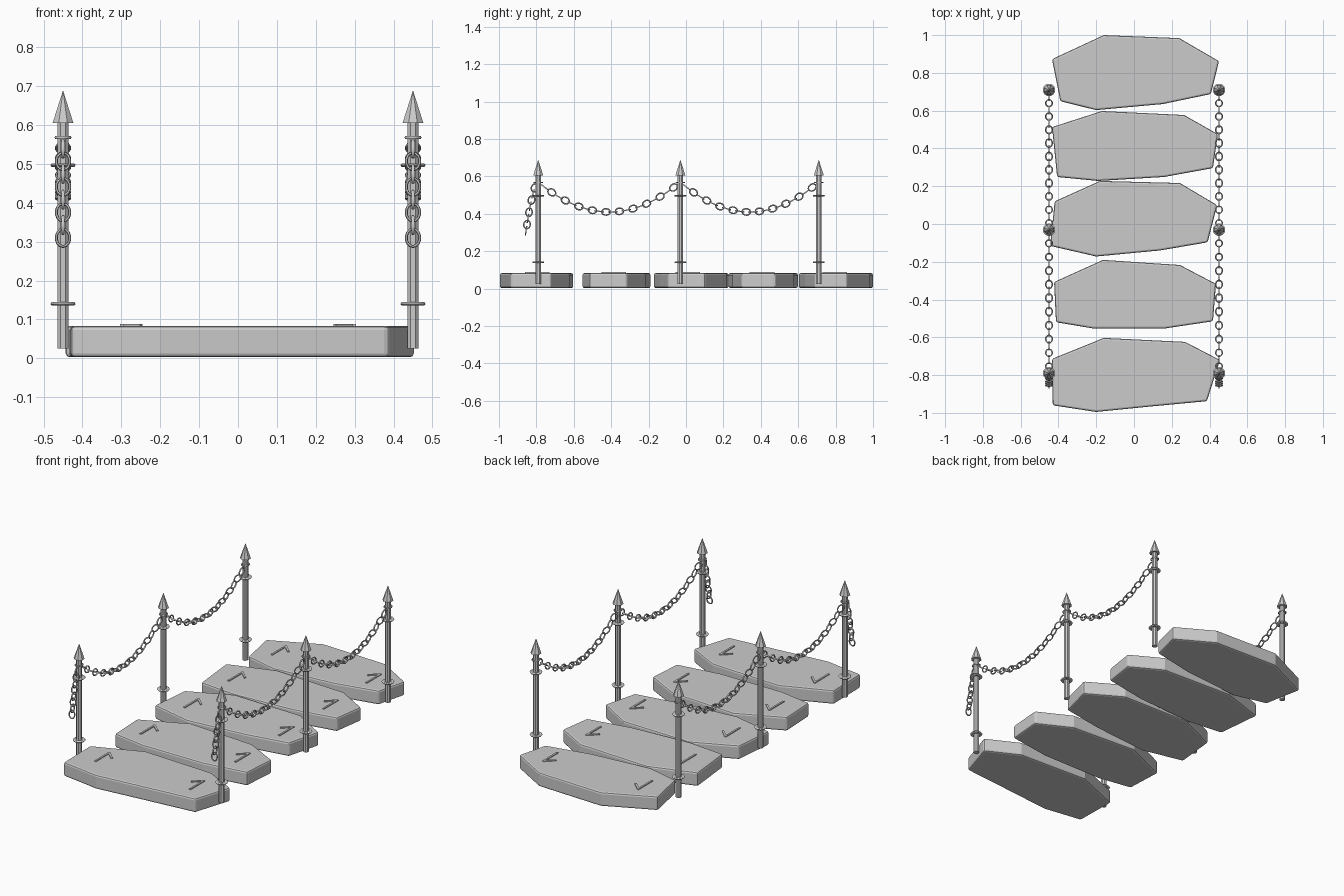
import bpy, bmesh
from math import sin, cos, pi, tau, radians
from mathutils import Vector

if "Cube" in bpy.data.objects:
    bpy.data.objects.remove(bpy.data.objects["Cube"])

PX = 0.45                      # post and chain distance from the centre line
POST_Y = (-0.79, -0.03, 0.71)


def finish(name, bm, mirror=False, smooth=None):
    bmesh.ops.recalc_face_normals(bm, faces=bm.faces)
    me = bpy.data.meshes.new(name)
    bm.to_mesh(me)
    bm.free()
    ob = bpy.data.objects.new(name, me)
    bpy.context.collection.objects.link(ob)
    if mirror:
        m = ob.modifiers.new("mirror", "MIRROR")
        m.use_mirror_merge = False
    if smooth:
        bpy.ops.object.select_all(action='DESELECT')
        ob.select_set(True)
        bpy.context.view_layer.objects.active = ob
        bpy.ops.object.shade_smooth_by_angle(angle=radians(smooth))
    return ob


def prism(bm, pts, z0, z1):
    lo = [bm.verts.new((x, y, z0)) for x, y in pts]
    hi = [bm.verts.new((x, y, z1)) for x, y in pts]
    bm.faces.new(lo)
    bm.faces.new(hi)
    n = len(pts)
    for i in range(n):
        j = (i + 1) % n
        bm.faces.new((lo[i], lo[j], hi[j], hi[i]))


def lathe(bm, cx, cy, profile, n=8, closed=False):
    rings = [[bm.verts.new((cx + r * cos(tau * (k + .5) / n), cy + r * sin(tau * (k + .5) / n), z))
              for k in range(n)] for r, z in profile]
    for a, b in zip(rings, rings[1:] + rings[:1] if closed else rings[1:]):
        for k in range(n):
            j = (k + 1) % n
            bm.faces.new((a[k], a[j], b[j], b[k]))
    if not closed:
        bm.faces.new(rings[0])
        bm.faces.new(rings[-1])


def link(bm, c, u, v, a=0.0225, b=0.0175, r=0.0038, n=14, m=6):
    """Oval ring at c, long axis u, short axis v."""
    w = u.cross(v)
    rings = []
    for i in range(n):
        t = tau * i / n
        p = c + u * a * cos(t) + v * b * sin(t)
        out = (u * cos(t) + v * sin(t))
        rings.append([bm.verts.new(p + out * r * cos(tau * k / m) + w * r * sin(tau * k / m))
                      for k in range(m)])
    for i in range(n):
        A, B = rings[i], rings[(i + 1) % n]
        for k in range(m):
            j = (k + 1) % m
            bm.faces.new((A[k], A[j], B[j], B[k]))


def chain(bm, path, first):
    """Links along path, alternately upright and flat."""
    X = Vector((1, 0, 0))
    for i in range(1, len(path) - 1):
        u = (path[i + 1] - path[i - 1]).normalized()
        link(bm, path[i], u, X.cross(u) if (i + first) % 2 == 0 else X)


# Stone slabs
slabs = [
    [(-.434, -.714), (-.16, -.603), (.27, -.624), (.455, -.72), (.386, -.938), (.1, -.965), (-.2, -.995), (-.43, -.96)],
    [(-.423, -.307), (-.164, -.19), (.243, -.217), (.434, -.317), (.418, -.515), (.164, -.553), (-.217, -.553), (-.413, -.52)],
    [(-.42, .12), (-.18, .228), (.243, .217), (.44, .1), (.39, -.097), (.138, -.14), (-.2, -.172), (-.444, -.116)],
    [(-.434, .513), (-.17, .598), (.265, .577), (.444, .476), (.418, .296), (.16, .249), (-.19, .228), (-.407, .249)],
    [(-.434, .873), (-.16, 1.0), (.24, .984), (.45, .862), (.407, .688), (.153, .635), (-.2, .603), (-.39, .65)],
]
for i, pts in enumerate(slabs):
    bm = bmesh.new()
    prism(bm, pts, 0.003, 0.083)
    ob = finish(f"stone_slab_{i + 1}", bm)
    bv = ob.modifiers.new("bevel", "BEVEL")
    bv.width = 0.01
    bv.segments = 2
    bv.limit_method = 'ANGLE'
    bv.angle_limit = radians(50)

# Raised hooked marks on each slab
bm = bmesh.new()
for y in (-.73, -.32, .075, .472, .862):
    prism(bm, [(.294, y - .132), (.304, y - .132), (.304, y), (.296, y),
               (.246, y - .047), (.252, y - .056), (.294, y - .018)], 0.078, 0.088)
finish("slab_marks", bm, True)

# Posts with collars and pointed tips
posts, collars, tips = bmesh.new(), bmesh.new(), bmesh.new()
for y in POST_Y:
    lathe(posts, PX, y, [(.0155, .025), (.0155, .61)])
    for z in (.14, .497):
        lathe(collars, PX, y, [(.027 + .006 * cos(tau * k / 6), z + .005 * sin(tau * k / 6))
                               for k in range(6)], 16, True)
        lathe(collars, PX, y, [(.023, z - .003), (.023, z + .003)], 16)
    lathe(tips, PX, y, [(.029, .605), (.0008, .687)])
finish("posts", posts, True)
finish("post_collars", collars, True, 60)
finish("post_tips", tips, True)

# Hanging chains, loops round the posts and loose front ends
bm = bmesh.new()
for y0, y1 in zip(POST_Y, POST_Y[1:]):
    mid, half = (y0 + y1) / 2, (y1 - y0) / 2
    path = []
    for i in range(22):
        s = -1 + 2 * i / 21
        path.append(Vector((PX, mid + half * s, .41 + .16 * s * s)))
    chain(bm, path, 0)
for y in POST_Y:
    link(bm, Vector((PX, y, .568)), Vector((0, 1, 0)), Vector((1, 0, 0)), .022, .019)
loose = []
for i in range(10):
    t = i / 9
    loose.append(Vector((PX, -.79 - .07 * t ** .6, .572 - .295 * t)))
chain(bm, loose, 1)
finish("chains", bm, True, 60)
